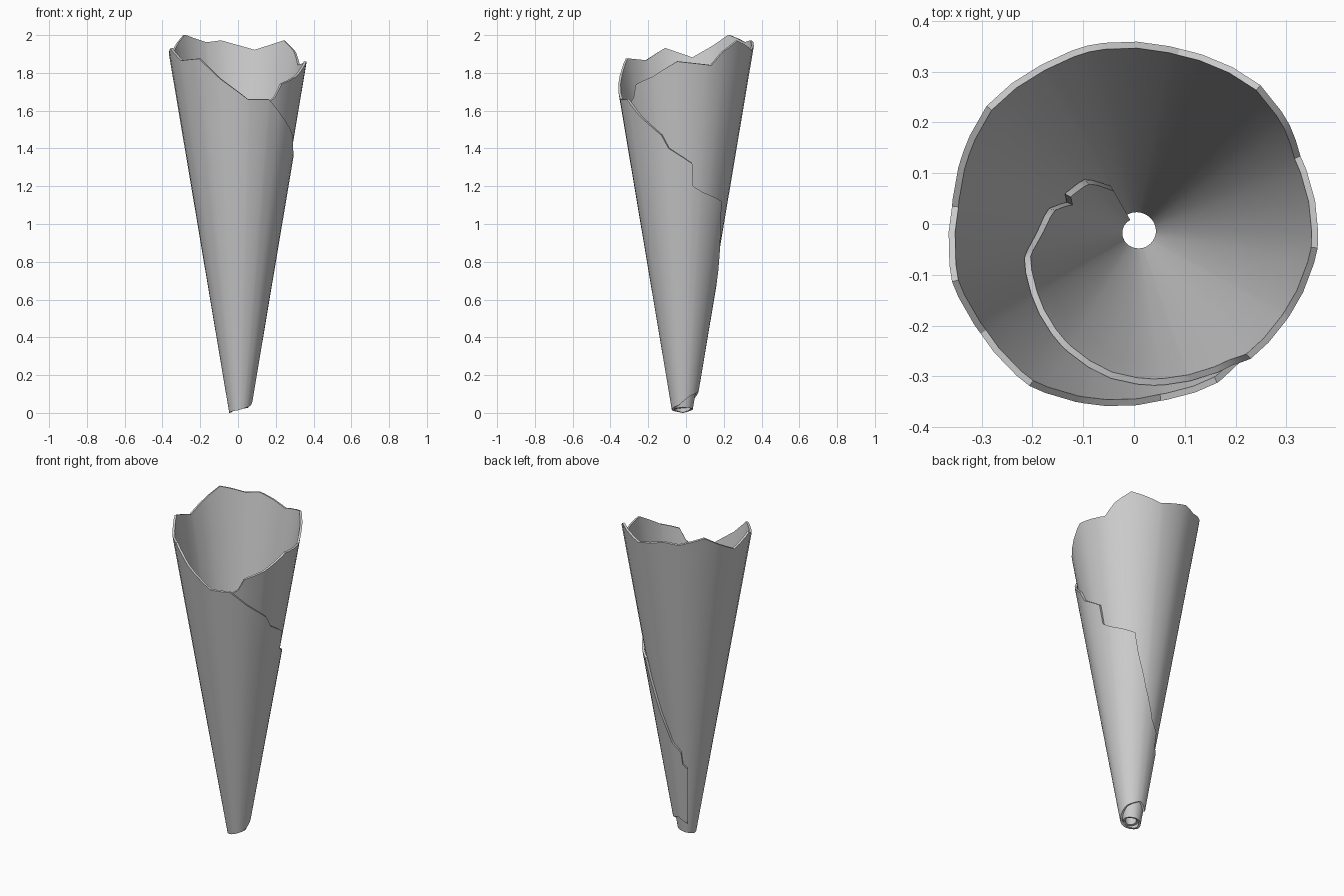
import bpy, bmesh, math

if "Cube" in bpy.data.objects:
    bpy.data.objects.remove(bpy.data.objects["Cube"])

# Torn edges of the rolled sheet: (angle in degrees along the roll, height)
TOP = [(-240, .42), (-225, .66), (-208, .74), (-203, .68), (-195, .85), (-180, .95),
       (-167, 1.13), (-147, 1.22), (-124, 1.36), (-100, 1.5), (-84, 1.56), (-71, 1.6),
       (-54, 1.67), (-48, 1.74), (-28, 1.78), (-5, 1.86), (25, 1.84), (35, 1.91),
       (50, 1.97), (77, 1.92), (105, 1.97), (118, 1.96), (140, 2.0), (155, 1.94),
       (172, 1.88), (195, 1.93), (213, 1.865), (235, 1.875), (253, 1.77), (278, 1.66),
       (298, 1.66), (315, 1.57), (338, 1.47), (345, 1.4), (370, 1.32), (372, 1.2),
       (383, 1.17), (415, 1.12), (420, 1.0), (435, .8), (455, .62), (473, .56),
       (476, .48), (487, .45)]
BOTTOM = [(-240, .03), (-100, .02), (0, .03), (90, .02), (180, 0), (270, .015),
          (340, .04), (390, .09), (450, .12), (487, .08)]


def height(table, t):
    for (a, za), (b, zb) in zip(table, table[1:]):
        if t <= b:
            return za + (zb - za) * (t - a) / (b - a)
    return table[-1][1]


def point(t, z):
    # Cone that widens slightly with each turn
    r = .045 + .015 * t / 360 + .168 * z
    a = math.radians(t)
    return (.006 + r * math.cos(a), -.016 + r * math.sin(a), z)


# Paper sheet: straight cone lines between the lower and upper torn edge
ROWS = 8
angles = sorted({t for t, _ in TOP} | set(range(-240, 487, 10)))
bm = bmesh.new()
columns = []
for t in angles:
    lo, hi = height(BOTTOM, t), height(TOP, t)
    columns.append([bm.verts.new(point(t, lo + (hi - lo) * i / ROWS))
                    for i in range(ROWS + 1)])
for c, d in zip(columns, columns[1:]):
    for i in range(ROWS):
        bm.faces.new((c[i], d[i], d[i + 1], c[i + 1]))
mesh = bpy.data.meshes.new("rolled_paper_cone")
bm.to_mesh(mesh)
bm.free()
cone = bpy.data.objects.new("rolled_paper_cone", mesh)
bpy.context.collection.objects.link(cone)

# Sheet thickness, grown inward
solid = cone.modifiers.new("thickness", 'SOLIDIFY')
solid.thickness = .013
solid.offset = -1

bpy.context.view_layer.objects.active = cone
cone.select_set(True)
bpy.ops.object.modifier_apply(modifier=solid.name)
bpy.ops.object.shade_smooth_by_angle(angle=math.radians(30))
